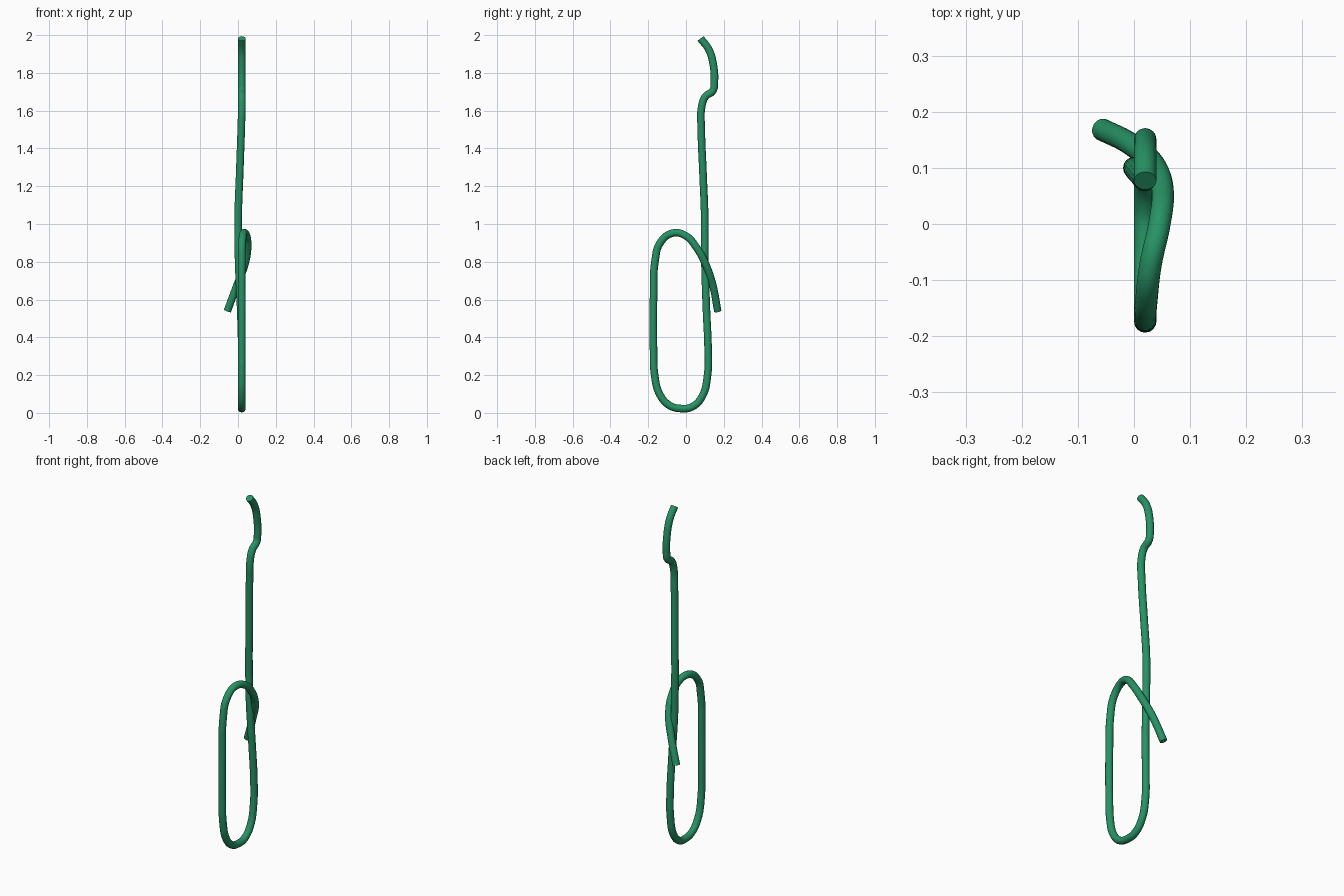
import bpy
from math import radians

if "Cube" in bpy.data.objects:
    bpy.data.objects.remove(bpy.data.objects["Cube"])

# Centre line of the bent rod (x, y, z), from top hook down around the loop
PATH = [
    (.02, .077, 1.982), (.02, .12, 1.925), (.02, .145, 1.84), (.02, .15, 1.75),
    (.02, .142, 1.705), (.02, .103, 1.675), (.02, .083, 1.62), (.017, .081, 1.5),
    (.009, .09, 1.27), (.001, .099, 1.04), (.003, .1, .81), (.014, .108, .55),
    (.02, .117, .33), (.02, .114, .2), (.02, .086, .088), (.02, .032, .032),
    (.02, -.025, .023), (.02, -.088, .04), (.02, -.14, .1), (.02, -.166, .2),
    (.02, -.172, .34), (.02, -.172, .6), (.02, -.163, .81), (.022, -.137, .9),
    (.03, -.07, .952), (.045, -.002, .938), (.051, .057, .873),
    (.036, .105, .785), (-.004, .141, .68), (-.056, .168, .54),
]

# Round rod swept along the path
curve = bpy.data.curves.new("wire_path", 'CURVE')
curve.dimensions = '3D'
curve.resolution_u = 8
curve.bevel_depth = 0.02
curve.bevel_resolution = 6
curve.use_fill_caps = True
spline = curve.splines.new('BEZIER')
spline.bezier_points.add(len(PATH) - 1)
for point, co in zip(spline.bezier_points, PATH):
    point.co = co
    point.handle_left_type = point.handle_right_type = 'AUTO'

wire = bpy.data.objects.new("bent_wire_hook", curve)
bpy.context.collection.objects.link(wire)
bpy.context.view_layer.objects.active = wire
wire.select_set(True)
bpy.context.view_layer.update()
bpy.ops.object.convert(target='MESH')
wire = bpy.context.object
wire.name = "bent_wire_hook"
bpy.ops.object.shade_smooth_by_angle(angle=radians(40))

# Green coating
green = bpy.data.materials.new("green_coating")
green.diffuse_color = (0.02, 0.29, 0.13, 1)
green.use_nodes = True
green.node_tree.nodes["Principled BSDF"].inputs["Base Color"].default_value = green.diffuse_color
wire.data.materials.clear()
wire.data.materials.append(green)
